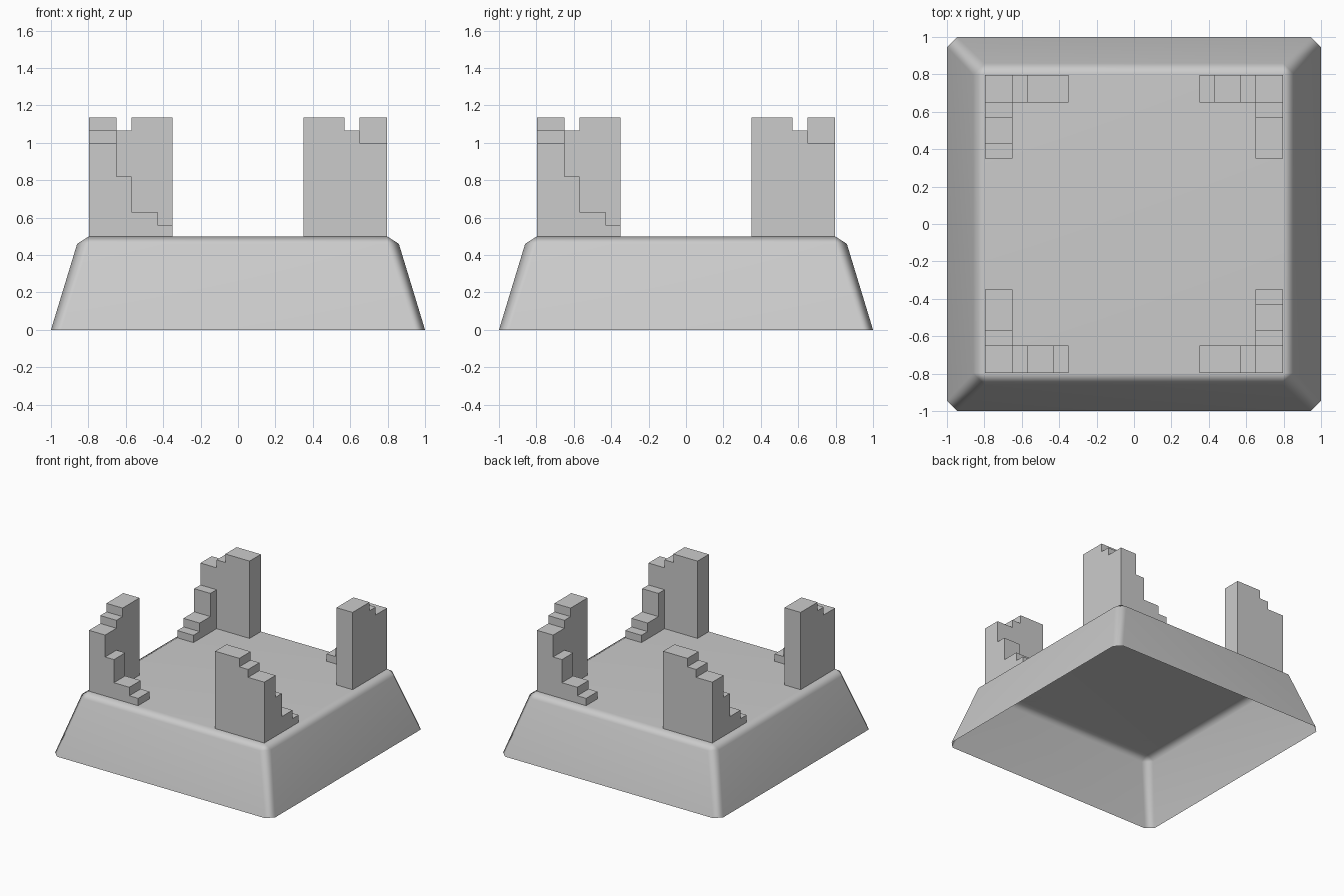
import bpy, bmesh
from math import pi, radians

if "Cube" in bpy.data.objects:
    bpy.data.objects.remove(bpy.data.objects["Cube"])


def new_object(name, bm):
    bmesh.ops.recalc_face_normals(bm, faces=bm.faces)
    mesh = bpy.data.meshes.new(name)
    bm.to_mesh(mesh)
    bm.free()
    obj = bpy.data.objects.new(name, mesh)
    bpy.context.collection.objects.link(obj)
    return obj


def make_active(obj):
    bpy.ops.object.select_all(action='DESELECT')
    obj.select_set(True)
    bpy.context.view_layer.objects.active = obj


def octagon(a, b, z):
    """Square of half size a whose corners are cut back to b."""
    return [(b, -a, z), (a, -b, z), (a, b, z), (b, a, z),
            (-b, a, z), (-a, b, z), (-a, -b, z), (-b, -a, z)]


def prism(name, outline, offset):
    """Closed outline swept along an offset vector."""
    bm = bmesh.new()
    face = bm.faces.new([bm.verts.new(p) for p in outline])
    ext = bmesh.ops.extrude_face_region(bm, geom=[face])
    moved = [v for v in ext['geom'] if isinstance(v, bmesh.types.BMVert)]
    bmesh.ops.translate(bm, verts=moved, vec=offset)
    return new_object(name, bm)


# Plinth: tapered shell with chamfered corners, open underneath
TOP = 0.5
bm = bmesh.new()
low = [bm.verts.new(p) for p in octagon(1.0, 0.945, 0.0)]
mid = [bm.verts.new(p) for p in octagon(0.86, 0.797, 0.46)]
top = [bm.verts.new((x * 0.797, y * 0.797, TOP))
       for x, y in ((1, -1), (1, 1), (-1, 1), (-1, -1))]
for i in range(8):
    j = (i + 1) % 8
    bm.faces.new((low[i], low[j], mid[j], mid[i]))
for k in range(4):
    a, b, c = mid[2 * k], mid[2 * k + 1], mid[(2 * k + 2) % 8]
    bm.faces.new((a, b, top[k]))
    bm.faces.new((b, c, top[(k + 1) % 4], top[k]))
bm.faces.new(top)
plinth = new_object("plinth", bm)
if max(plinth.data.polygons, key=lambda p: p.area).normal.z < 0:
    plinth.data.flip_normals()
make_active(plinth)
bpy.ops.object.shade_smooth_by_angle(angle=radians(50))
weighted = plinth.modifiers.new("weighted", 'WEIGHTED_NORMAL')
weighted.keep_sharp = True

# Ruined corner wall: one arm steps down from the corner, the other steps up
E = 0.797
falling = [(-E, TOP), (-E, 1.0), (-0.65, 1.0), (-0.65, 0.82), (-0.57, 0.82),
           (-0.57, 0.63), (-0.43, 0.63), (-0.43, 0.56), (-0.35, 0.56), (-0.35, TOP)]
rising = [(-0.65, TOP), (-0.65, 1.065), (-0.57, 1.065), (-0.57, 1.135),
          (-0.35, 1.135), (-0.35, TOP)]
wall = prism("corner_wall_1", [(s, -E, z) for s, z in falling], (0, E - 0.65, 0))
arm = prism("rising_arm", [(-E, s, z) for s, z in rising], (E - 0.65, 0, 0))
union = wall.modifiers.new("union", 'BOOLEAN')
union.operation = 'UNION'
union.solver = 'EXACT'
union.object = arm
make_active(wall)
bpy.ops.object.modifier_apply(modifier="union")
bpy.data.objects.remove(arm)

# Repeat the wall around the four corners
for k in range(1, 4):
    copy = bpy.data.objects.new(f"corner_wall_{k + 1}", wall.data)
    copy.rotation_euler.z = k * pi / 2
    bpy.context.collection.objects.link(copy)
